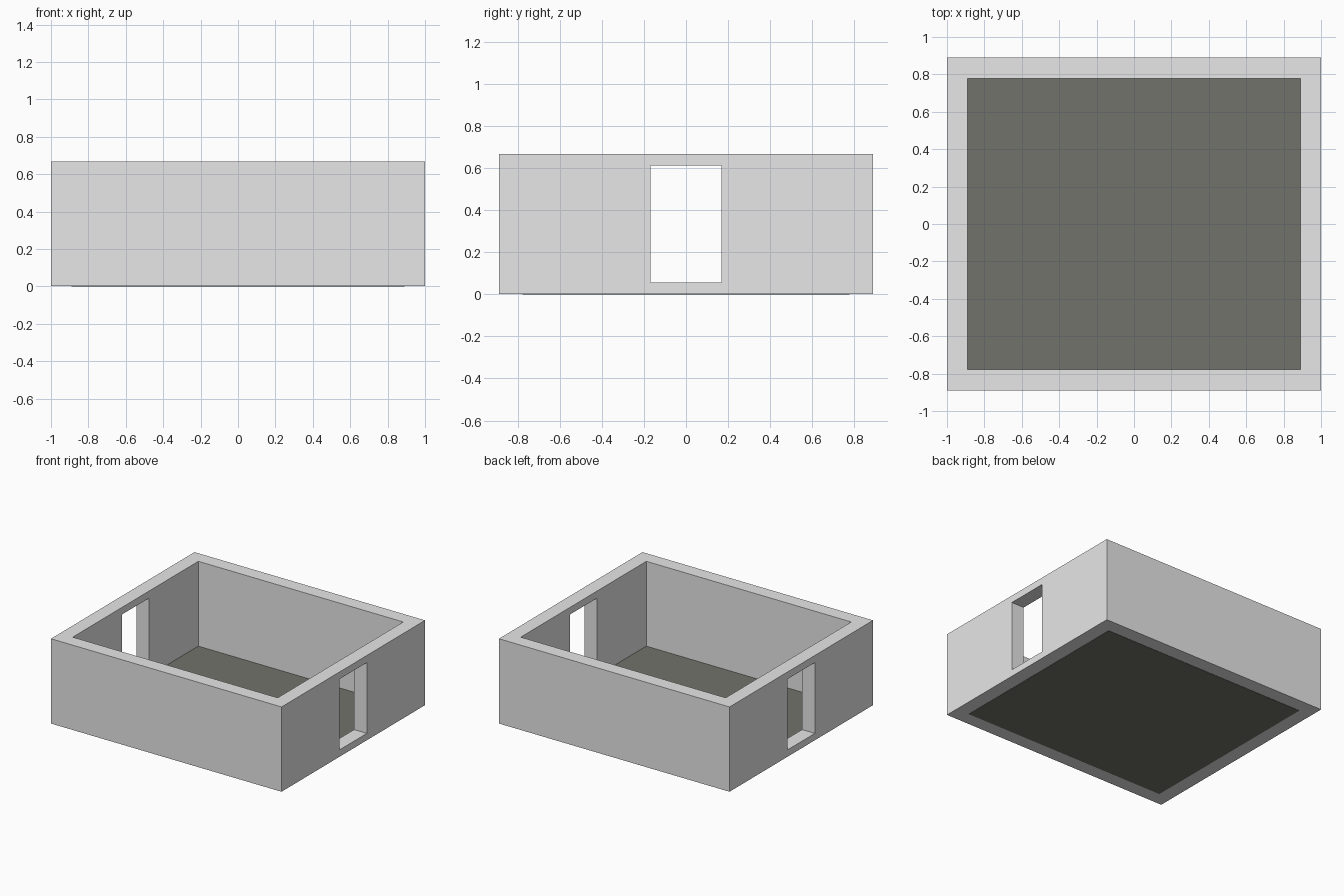
import bpy

if "Cube" in bpy.data.objects:
    bpy.data.objects.remove(bpy.data.objects["Cube"])


def material(name, rgb):
    m = bpy.data.materials.new(name)
    m.diffuse_color = (*rgb, 1)
    m.use_nodes = True
    m.node_tree.nodes["Principled BSDF"].inputs["Base Color"].default_value = m.diffuse_color
    return m


def box(name, x, y, z0, z1, mat):
    """Box centred on x = y = 0 with half sizes x, y, from z0 to z1."""
    bpy.ops.mesh.primitive_cube_add(size=2, location=(0, 0, 0))
    ob = bpy.context.object
    ob.name = name
    for v in ob.data.vertices:
        v.co = (v.co.x * x, v.co.y * y, z1 if v.co.z > 0 else z0)
    ob.data.materials.append(mat)
    return ob


def cut(target, cutter):
    """Subtract the cutter, apply, and remove it."""
    cutter.hide_render = True
    mod = target.modifiers.new("cut", 'BOOLEAN')
    mod.operation = 'DIFFERENCE'
    mod.solver = 'EXACT'
    mod.object = cutter
    bpy.context.view_layer.objects.active = target
    bpy.ops.object.modifier_apply(modifier=mod.name)
    bpy.data.objects.remove(cutter, do_unlink=True)


wall_grey = material("wall_grey", (0.8, 0.8, 0.8))
floor_grey = material("dark_floor_grey", (0.17, 0.17, 0.15))

W, D, H, T = 1.0, 0.889, 0.667, 0.111   # half width, half depth, height, wall thickness
FLOOR = 0.002

# Walls: an open ring with a doorway through both side walls
walls = box("walls", W, D, FLOOR, H, wall_grey)
cut(walls, box("room_cutter", W - T, D - T, -0.5, H + 0.5, wall_grey))
cut(walls, box("doorway_cutter", W + 0.5, 0.168, 0.056, 0.611, wall_grey))

# Thin floor sheet inside the walls
box("floor", W - T, D - T, 0, FLOOR, floor_grey)
